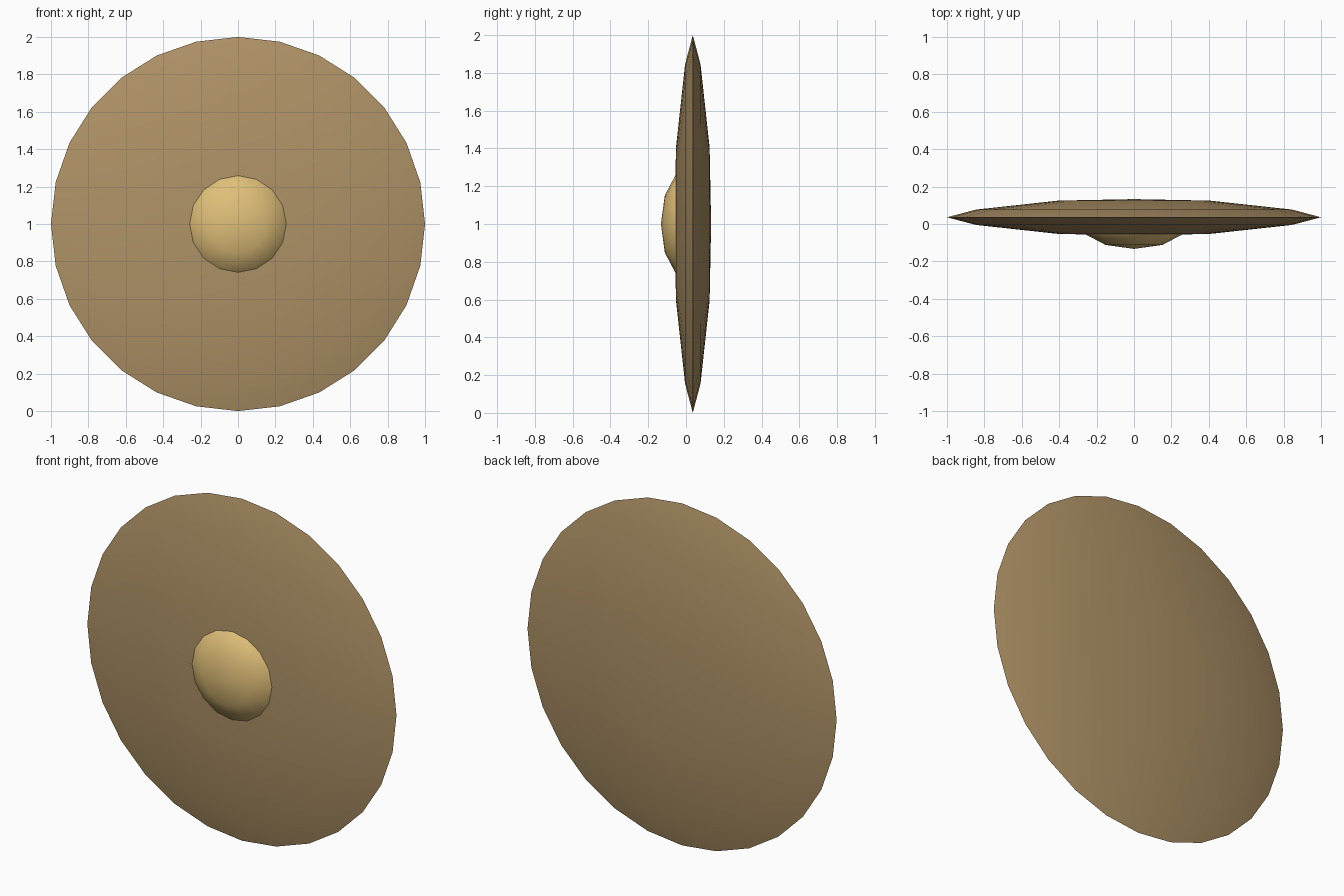
import bpy, bmesh, math

if "Cube" in bpy.data.objects:
    bpy.data.objects.remove(bpy.data.objects["Cube"])


def material(name, color):
    mat = bpy.data.materials.new(name)
    mat.diffuse_color = (*color, 1)
    mat.use_nodes = True
    mat.node_tree.nodes["Principled BSDF"].inputs["Base Color"].default_value = mat.diffuse_color
    return mat


def turned_part(name, profile, sides, mat):
    """Revolve (radius, y) points about the y axis through z = 1."""
    bm = bmesh.new()
    rings = []
    for r, y in profile:
        if r == 0:
            rings.append([bm.verts.new((0, y, 1))] * sides)
        else:
            angles = [2 * math.pi * i / sides for i in range(sides)]
            rings.append([bm.verts.new((r * math.sin(a), y, 1 + r * math.cos(a)))
                          for a in angles])
    for a, b in zip(rings, rings[1:]):
        for i in range(sides):
            j = (i + 1) % sides
            quad = list(dict.fromkeys((a[i], a[j], b[j], b[i])))
            bm.faces.new(quad)
    bmesh.ops.recalc_face_normals(bm, faces=bm.faces)
    mesh = bpy.data.meshes.new(name)
    bm.to_mesh(mesh)
    bm.free()
    mesh.materials.append(mat)
    obj = bpy.data.objects.new(name, mesh)
    bpy.context.collection.objects.link(obj)
    # Smooth faces, crisp rim
    bpy.ops.object.select_all(action='DESELECT')
    obj.select_set(True)
    bpy.context.view_layer.objects.active = obj
    bpy.ops.object.shade_smooth_by_angle(angle=math.radians(60))
    return obj


wood = material("tan_wood", (0.43, 0.29, 0.135))
brass = material("pale_brass", (0.74, 0.52, 0.19))

# Lens-shaped disc, the same on front and back
MID = 0.036
half = [(0, 0.097), (0.405, 0.089), (0.845, 0.041)]
disc = ([(r, MID - t) for r, t in half] + [(1.0, MID)]
        + [(r, MID + t) for r, t in reversed(half)])
turned_part("shield_disc", disc, 28, wood)

# Domed centre boss, its base sunk into the disc
boss = [(0, -0.133), (0.152, -0.112), (0.262, -0.054), (0.3, 0.017), (0, 0.017)]
turned_part("centre_boss", boss, 16, brass)
